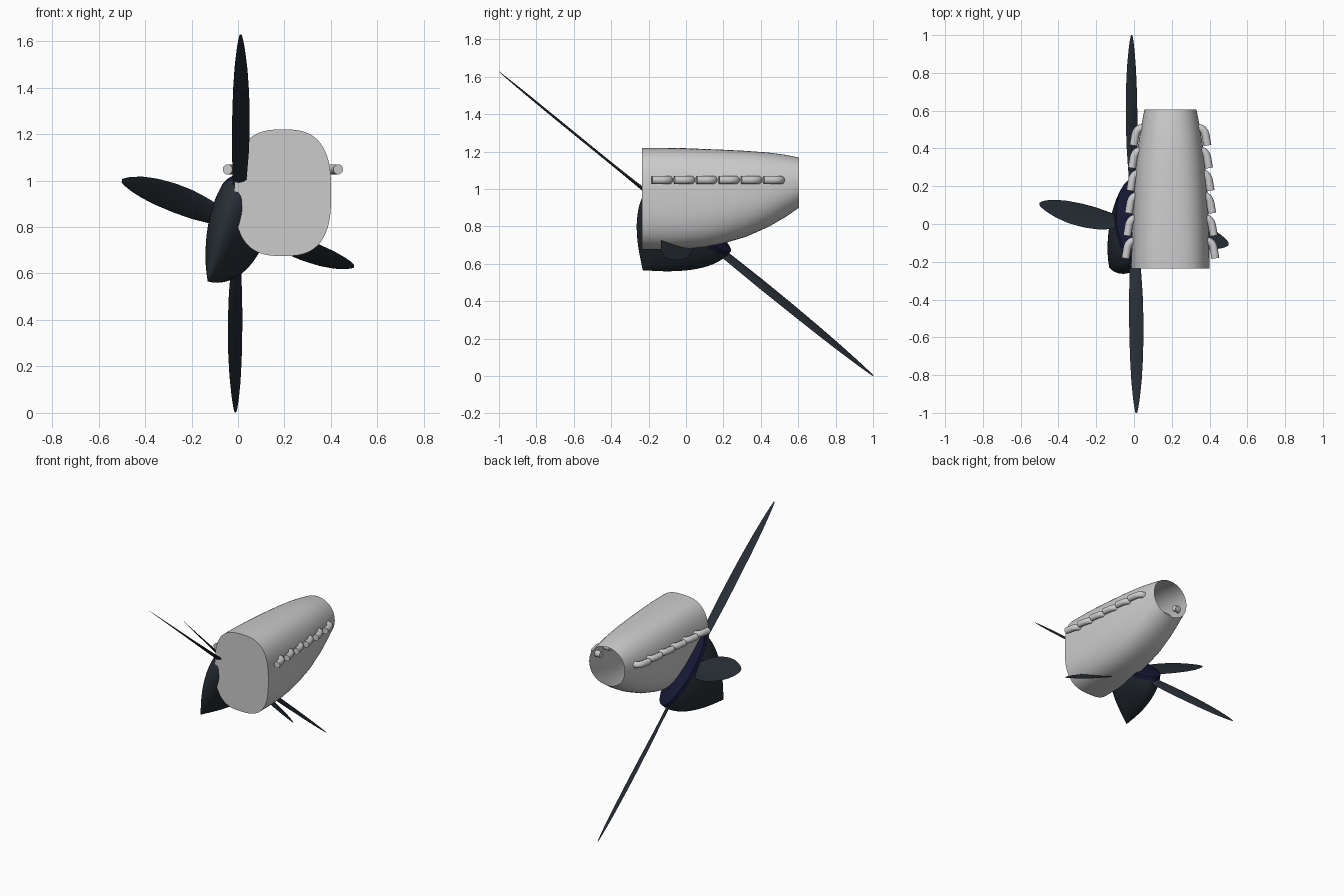
import bpy, bmesh
from math import sin, cos, pi, copysign, radians
from mathutils import Vector as V

if "Cube" in bpy.data.objects:
    bpy.data.objects.remove(bpy.data.objects["Cube"])


def material(name, rgb):
    m = bpy.data.materials.new(name)
    m.diffuse_color = (*rgb, 1)
    m.use_nodes = True
    m.node_tree.nodes["Principled BSDF"].inputs["Base Color"].default_value = m.diffuse_color
    return m


DARK = material("dark_slate", (0.02, 0.027, 0.035))
NAVY = material("navy", (0.008, 0.009, 0.035))


def loft(name, rings, caps=(True, True), mat=None, angle=40):
    """Skin a list of equal-length closed rings into one object."""
    bm = bmesh.new()
    vs = [[bm.verts.new(p) for p in r] for r in rings]
    n = len(vs[0])
    for a, b in zip(vs, vs[1:]):
        for i in range(n):
            j = (i + 1) % n
            bm.faces.new((a[i], a[j], b[j], b[i]))
    if caps[0]:
        bm.faces.new(vs[0][::-1])
    if caps[1]:
        bm.faces.new(vs[-1])
    bmesh.ops.recalc_face_normals(bm, faces=bm.faces)
    me = bpy.data.meshes.new(name)
    bm.to_mesh(me)
    bm.free()
    ob = bpy.data.objects.new(name, me)
    bpy.context.collection.objects.link(ob)
    if mat:
        me.materials.append(mat)
    bpy.ops.object.select_all(action='DESELECT')
    ob.select_set(True)
    bpy.context.view_layer.objects.active = ob
    bpy.ops.object.shade_smooth_by_angle(angle=radians(angle))
    return ob


def lerp_table(table, t):
    for a, b in zip(table, table[1:]):
        if t <= b[0]:
            f = (t - a[0]) / (b[0] - a[0])
            return [p + (q - p) * f for p, q in zip(a[1:], b[1:])]
    return table[-1][1:]


# Engine cowling: rounded-box sections, capped in front and open at the rear
CX = 0.193
sections = [  # y, half width, bottom z, top z, squareness
    (-0.235, 0.208, 0.675, 1.220, 2.8), (-0.1, 0.206, 0.675, 1.220, 2.8),
    (0.0, 0.203, 0.678, 1.218, 2.75), (0.1, 0.199, 0.689, 1.214, 2.7),
    (0.2, 0.194, 0.709, 1.210, 2.6), (0.32, 0.184, 0.744, 1.204, 2.5),
    (0.44, 0.168, 0.797, 1.195, 2.35), (0.53, 0.153, 0.849, 1.183, 2.2),
    (0.605, 0.138, 0.900, 1.168, 2.1)]
N = 64


def cowl_ring(y, w, lo, hi, e):
    mid, ring = (lo + hi) / 2, []
    for k in range(N):
        c, s = cos(2 * pi * k / N), sin(2 * pi * k / N)
        ring.append(V((CX + w * copysign(abs(c) ** (2 / e), c), y,
                       mid + (hi - lo) / 2 * copysign(abs(s) ** (2 / e), s))))
    return ring


loft("cowling", [cowl_ring(*s) for s in sections], (True, False))

# Exhaust stubs: six bent pipes on each side
for side, label in ((1, "right"), (-1, "left")):
    for i in range(6):
        y0, x0 = -0.182 + 0.1195 * i, 0.238 - 0.0085 * i
        path = [V((x0 - 0.085, y0 + 0.094, 0)), V((x0 - 0.045, y0 + 0.092, 0))]
        for k in range(1, 8):
            a = pi / 2 * k / 8
            path.append(V((x0 - 0.045 + 0.037 * sin(a),
                           y0 + 0.092 - 0.05 * (1 - cos(a)), 0)))
        path += [V((x0 - 0.006, y0 + 0.035, 0)), V((x0, y0, 0))]
        rings = []
        for k, p in enumerate(path):
            t = (path[min(k + 1, len(path) - 1)] - path[max(k - 1, 0)]).normalized()
            side_dir = V((-t.y, t.x, 0))
            ring = []
            for j in range(14):
                a = 2 * pi * j / 14
                q = p + side_dir * 0.021 * cos(a)
                ring.append(V((CX + side * q.x, q.y, 1.048 + 0.022 * sin(a))))
            rings.append(ring)
        loft(f"exhaust_{label}_{i + 1}", rings)

# Propeller frame: two uneven blade axes and the spinner axis
HUB = V((0, 0, 0.815))
U, C, H = V((0.012, -1.0, 0.8125)), V((-0.5, 0.105, 0.183)), V((-0.13, -0.23, -0.248))


def prop(a, b, h):
    return HUB + U * a + C * b + H * h


def disc(r, h):
    return [prop(r * cos(2 * pi * k / 48), r * sin(2 * pi * k / 48), h)
            for k in range(48)]


# Spinner and its backplate
R = 0.215
loft("spinner", [disc(R * max(1 - t ** 1.75, 0.01), -0.03 + 1.03 * t)
                 for t in [k / 16 for k in range(17)]], mat=DARK)
loft("spinner_backplate", [disc(R * 0.9, -0.13), disc(R, -0.11), disc(R, -0.03)],
     mat=NAVY)

# Blades: radius, chord across, chord along axis, thickness
blade = [(0.12, 0.07, 0.055, 0.05), (0.25, 0.105, 0.065, 0.032),
         (0.4, 0.132, 0.062, 0.022), (0.55, 0.138, 0.052, 0.016),
         (0.7, 0.128, 0.042, 0.012), (0.83, 0.102, 0.03, 0.009),
         (0.93, 0.064, 0.017, 0.006), (0.98, 0.035, 0.009, 0.004),
         (1.0, 0.016, 0.004, 0.003)]
for n in range(4):
    ca, sa = round(cos(n * pi / 2)), round(sin(n * pi / 2))
    rings = []
    for k in range(23):
        r = 0.12 + 0.88 * (1 - (1 - k / 22) ** 1.4)
        p, q, th = lerp_table(blade, r)
        ring = []
        for j in range(16):
            a = 2 * pi * j / 16
            s = cos(a) / 2
            lens = th * sin(a) * abs(sin(a)) ** 0.5 / 2
            across = p * s - 0.012 * sin(pi * r)
            ring.append(prop(r * ca - across * sa, r * sa + across * ca,
                             q * s + lens * 1.6))
        rings.append(ring)
    loft(f"propeller_blade_{n + 1}", rings, mat=DARK, angle=60)
